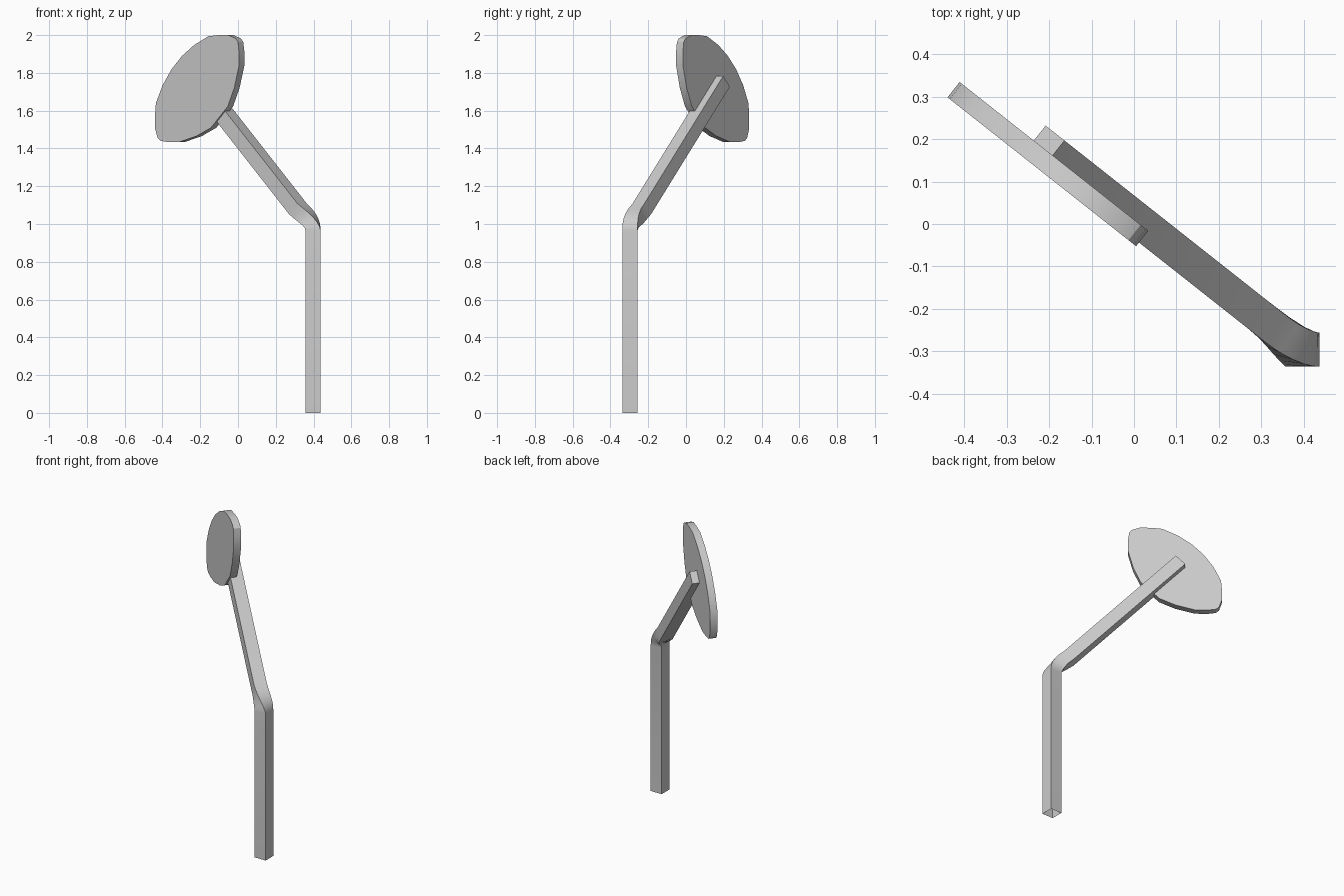
import bpy, bmesh, math
from mathutils import Vector, Matrix

if "Cube" in bpy.data.objects:
    bpy.data.objects.remove(bpy.data.objects["Cube"])

# Shared directions: the arm climbs at 45 degrees in a vertical plane turned 38 degrees
UP = Vector((0, 0, 1))
D = Vector((-0.785, 0.6195, 0)).normalized()   # horizontal heading of the arm
N = Vector((D.y, -D.x, 0))                     # normal of the panel
ARM = (D + UP).normalized()                    # along the arm
TIP = (UP - D).normalized()                    # across the arm, in the panel plane


def place(s, n, z):
    return D * s + N * n + UP * z


def finish(bm, name):
    bmesh.ops.recalc_face_normals(bm, faces=bm.faces)
    mesh = bpy.data.meshes.new(name)
    bm.to_mesh(mesh)
    bm.free()
    ob = bpy.data.objects.new(name, mesh)
    bpy.context.collection.objects.link(ob)
    bpy.context.view_layer.objects.active = ob
    ob.select_set(True)
    bpy.ops.object.shade_smooth_by_angle(angle=math.radians(30))
    ob.select_set(False)
    return ob


# Bent square pole: upright post, twisting elbow, slanted arm; open at the foot
H = 0.04
corners = [(-H, -H), (H, -H), (H, H), (-H, H)]
q0 = Matrix.Identity(3).to_quaternion()
xa, ya = (TIP + N) , (N - TIP)
# front-left post corner becomes lower-front arm corner
xa, ya = TIP, N
q1 = Matrix((xa, ya, xa.cross(ya))).transposed().to_quaternion()
post = Vector((0.397, -0.296, 0))
start, ctrl, end = post + UP * 0.965, post + UP * 1.01, place(-0.394, 0.013, 1.08)
rings = [(post, q0)]
STEPS = 6
for i in range(STEPS + 1):
    t = i / STEPS
    p = start * (1 - t) ** 2 + ctrl * 2 * t * (1 - t) + end * t * t
    rings.append((p, q0.slerp(q1, t * t * (3 - 2 * t))))
rings.append((place(0.279, 0.013, 1.755), q1))

bm = bmesh.new()
prev = None
for p, q in rings:
    ring = [bm.verts.new(p + q @ Vector((x, y, 0))) for x, y in corners]
    if prev:
        for i in range(4):
            j = (i + 1) % 4
            bm.faces.new((prev[i], prev[j], ring[j], ring[i]))
    prev = ring
bm.faces.new(prev)
finish(bm, "bent_pole")

# Leaf-shaped panel: half outline (along arm, across arm), mirrored and extruded
half = [(0.209, 0.05), (0.192, 0.15), (0.157, 0.25), (0.112, 0.304), (0.065, 0.35),
        (0.019, 0.372), (-0.005, 0.37), (-0.045, 0.34), (-0.10, 0.285),
        (-0.160, 0.18), (-0.198, 0.08)]
outline = half + [(u, -t) for u, t in reversed(half)]
centre = place(0.236, -0.038, 1.706)
bm = bmesh.new()
face = bm.faces.new([bm.verts.new(centre + ARM * u + TIP * t) for u, t in outline])
ext = bmesh.ops.extrude_face_region(bm, geom=[face], use_keep_orig=True)
bmesh.ops.translate(bm, vec=N * 0.046,
                    verts=[v for v in ext["geom"] if isinstance(v, bmesh.types.BMVert)])
finish(bm, "panel")
